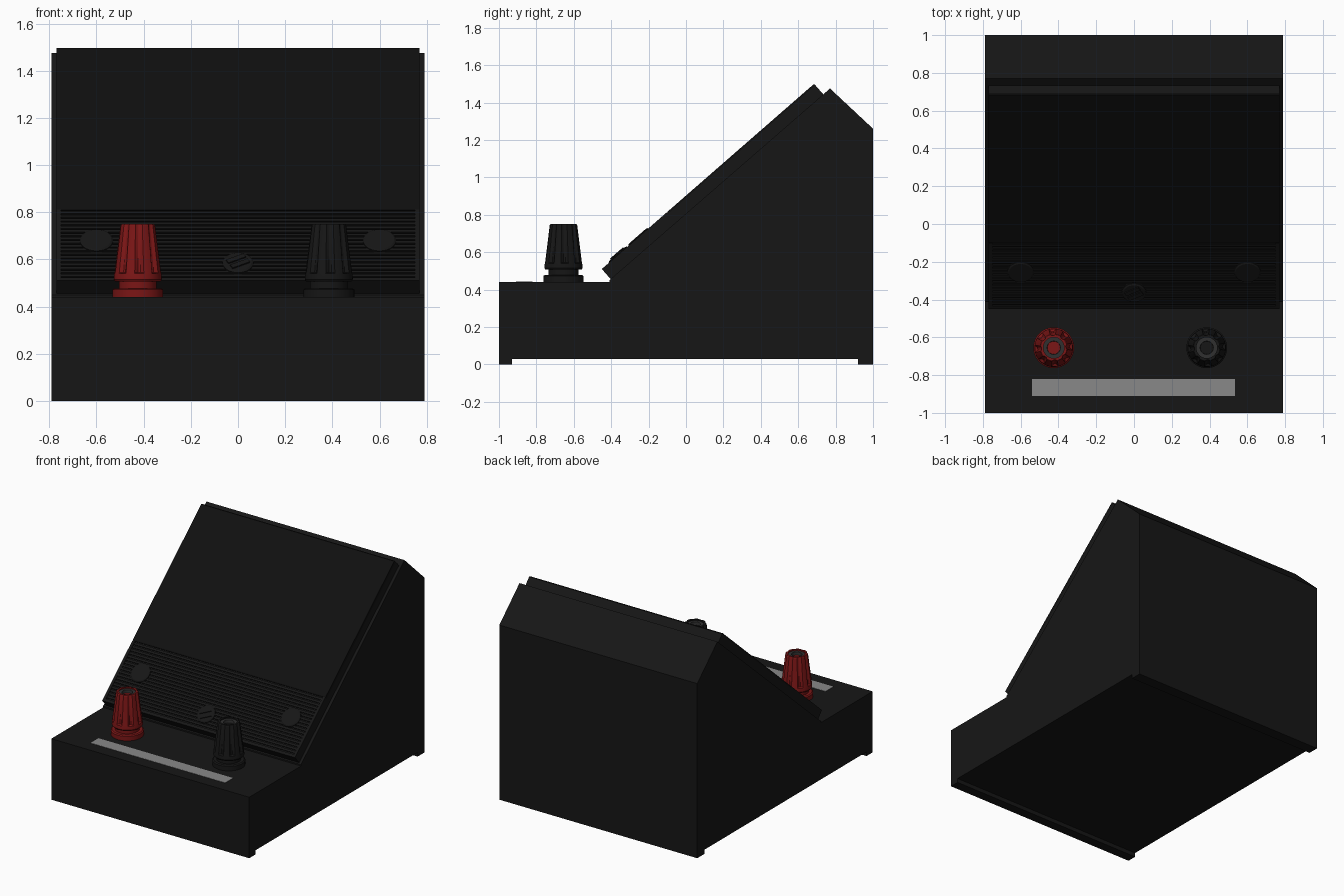
import bpy, bmesh
from math import sin, cos, pi, atan2, radians
from mathutils import Matrix

if "Cube" in bpy.data.objects:
    bpy.data.objects.remove(bpy.data.objects["Cube"])

def material(name, rgb):
    m = bpy.data.materials.new(name)
    m.diffuse_color = (*rgb, 1)
    m.use_nodes = True
    m.node_tree.nodes["Principled BSDF"].inputs["Base Color"].default_value = m.diffuse_color
    return m

BLACK = material("black", (0.008, 0.008, 0.008))
GLOSS = material("window_black", (0.005, 0.005, 0.005))
RED = material("red", (0.2, 0.008, 0.008))
METAL = material("dark_metal", (0.03, 0.03, 0.03))
LABEL = material("label_grey", (0.25, 0.25, 0.25))

def finish(name, bm, mat, matrix=Matrix(), smooth=False):
    bmesh.ops.recalc_face_normals(bm, faces=bm.faces)
    me = bpy.data.meshes.new(name)
    bm.to_mesh(me)
    bm.free()
    ob = bpy.data.objects.new(name, me)
    ob.matrix_world = matrix
    bpy.context.collection.objects.link(ob)
    me.materials.append(mat)
    if smooth:
        bpy.ops.object.select_all(action='DESELECT')
        ob.select_set(True)
        bpy.context.view_layer.objects.active = ob
        bpy.ops.object.shade_smooth_by_angle(angle=radians(30))
    return ob

def extrude_x(name, profile, half, mat, matrix=Matrix()):
    """Extrude a (y, z) profile from -half to half along x."""
    bm = bmesh.new()
    a = [bm.verts.new((-half, y, z)) for y, z in profile]
    b = [bm.verts.new((half, y, z)) for y, z in profile]
    bm.faces.new(a)
    bm.faces.new(b[::-1])
    n = len(a)
    for i in range(n):
        j = (i + 1) % n
        bm.faces.new((a[i], a[j], b[j], b[i]))
    return finish(name, bm, mat, matrix)

def boxes(name, items, mat, matrix=Matrix()):
    """One object from boxes given as x0, x1, y0, y1, z0, z1."""
    bm = bmesh.new()
    for x0, x1, y0, y1, z0, z1 in items:
        m = Matrix.Translation(((x0 + x1) / 2, (y0 + y1) / 2, (z0 + z1) / 2)) \
            @ Matrix.Diagonal((x1 - x0, y1 - y0, z1 - z0, 1))
        bmesh.ops.create_cube(bm, size=1, matrix=m)
    return finish(name, bm, mat, matrix)

def lathe(name, rings, mat, matrix, seg=48, period=6):
    """Loft rings of (radius, z, flute depth); the flutes repeat every period."""
    bm = bmesh.new()
    loops = []
    for r, z, depth in rings:
        loop = []
        for i in range(seg):
            rr = r - (depth if i % period in (0, 1) else 0)
            t = 2 * pi * i / seg
            loop.append(bm.verts.new((rr * cos(t), rr * sin(t), z)))
        loops.append(loop)
    for a, b in zip(loops, loops[1:]):
        for i in range(seg):
            j = (i + 1) % seg
            bm.faces.new((a[i], a[j], b[j], b[i]))
    bm.faces.new(loops[0][::-1])
    bm.faces.new(loops[-1])
    return finish(name, bm, mat, matrix, True)

# Case with low front deck, sloping face and a lip under front and back
extrude_x("case", [(-1, 0), (-0.93, 0), (-0.93, 0.03), (0.92, 0.03), (0.92, 0),
                   (1, 0), (1, 1.26), (0.77, 1.475), (-0.41, 0.45),
                   (-0.41, 0.44), (-1, 0.44)], 0.79, BLACK)

# Meter face: local y runs up the slope, local z points out of it
slope = Matrix.Translation((0, -0.45, 0.51)) @ Matrix.Rotation(atan2(0.99, 1.135), 4, 'X')
L, SPLIT, W = 1.506, 0.46, 0.77
boxes("meter_plate", [(-W, W, 0, L, -0.08, -0.01)], BLACK, slope)
extrude_x("meter_window", [(SPLIT, -0.02), (SPLIT, -0.004), (SPLIT + 0.006, 0),
                           (L - 0.006, 0), (L, -0.006), (L, -0.02)], W, GLOSS, slope)
boxes("ribbed_strip_border", [(-W, W, 0, 0.02, -0.02, 0),
                              (-W, -0.75, 0.02, SPLIT, -0.02, 0),
                              (0.75, W, 0.02, SPLIT, -0.02, 0)], BLACK, slope)
pitch = (SPLIT - 0.03) / 18
boxes("ribs", [(-0.75, 0.75, 0.03 + i * pitch, 0.03 + (i + 0.65) * pitch, -0.02, -0.002)
               for i in range(18)], BLACK, slope)

# Two fixing discs and the slotted zero adjuster
for name, x, u, r in (("left_fixing_disc", -0.6, 0.26, 0.07),
                      ("right_fixing_disc", 0.6, 0.26, 0.07),
                      ("zero_adjuster", 0, 0.115, 0.065)):
    lathe(name, [(r, -0.02, 0), (r, 0.002, 0), (r - 0.008, 0.007, 0)],
          BLACK, slope @ Matrix.Translation((x, u, 0)))
turn = slope @ Matrix.Translation((0, 0.115, 0)) @ Matrix.Rotation(0.5, 4, 'Z')
boxes("adjuster_slot_sides", [(-0.042, 0.042, 0.007, 0.03, 0, 0.013),
                              (-0.042, 0.042, -0.03, -0.007, 0, 0.013)], BLACK, turn)

# Binding posts: flange, neck, fluted tapering grip and a metal socket
for side, x, mat in (("red", -0.425, RED), ("black", 0.385, BLACK)):
    at = Matrix.Translation((x, -0.655, 0))
    lathe(side + "_post_flange", [(0.108, 0.43, 0), (0.108, 0.472, 0), (0.1, 0.478, 0),
                                  (0.08, 0.478, 0), (0.08, 0.52, 0)], mat, at)
    lathe(side + "_post_grip", [(0.08, 0.506, 0), (0.096, 0.506, 0), (0.102, 0.515, 0),
                                (0.1, 0.54, 0), (0.099, 0.545, 0.014),
                                (0.074, 0.745, 0.008), (0.07, 0.75, 0.006),
                                (0.055, 0.75, 0), (0.055, 0.72, 0)], mat, at)
    lathe(side + "_post_socket", [(0.055, 0.70, 0), (0.055, 0.742, 0), (0.035, 0.742, 0),
                                  (0.033, 0.70, 0)], METAL, at)

# Blank label strip on the deck
boxes("label_strip", [(-0.54, 0.535, -0.91, -0.82, 0.43, 0.442)], LABEL)
